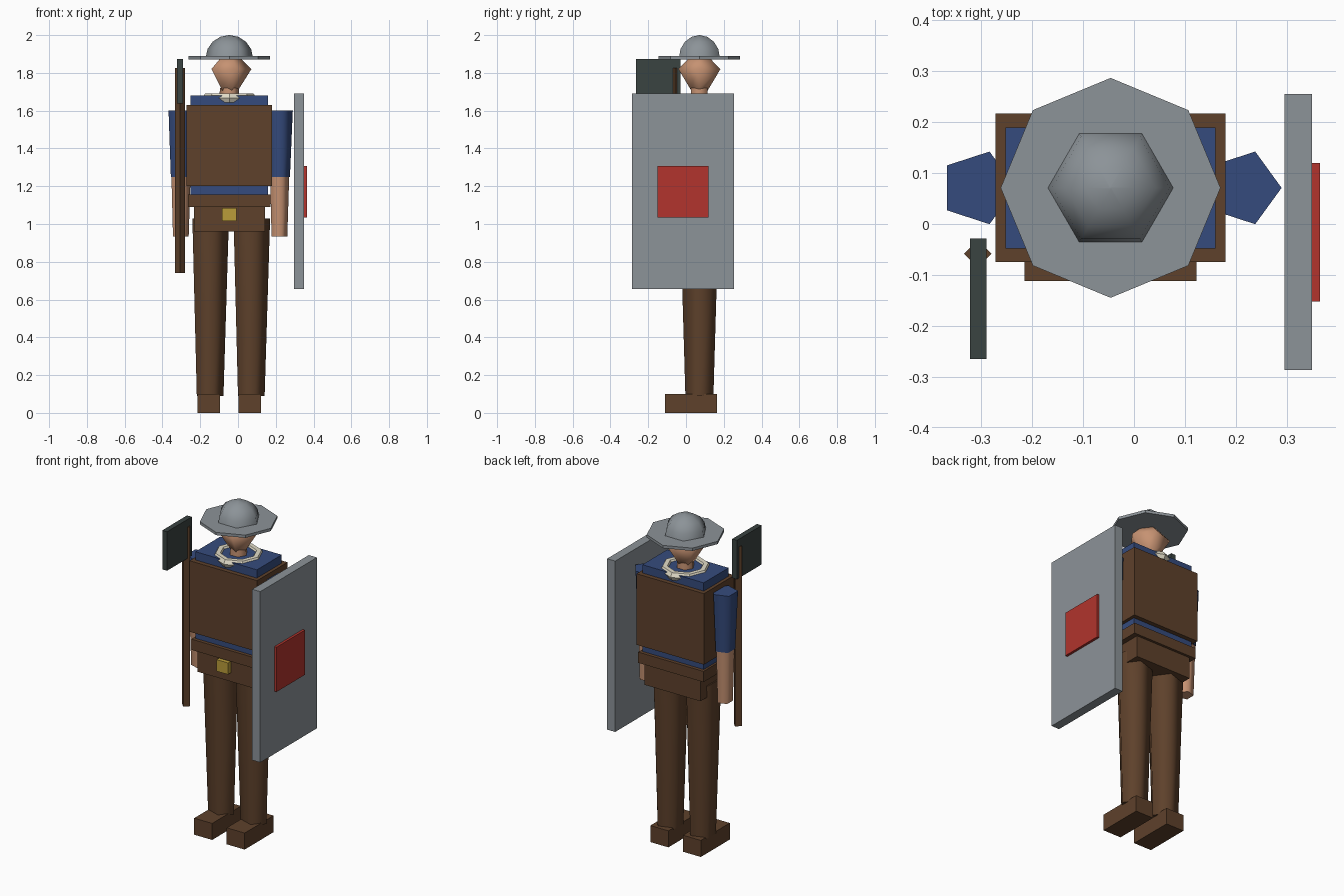
import bpy, bmesh, math

cube = bpy.data.objects.get("Cube")
if cube:
    bpy.data.objects.remove(cube, do_unlink=True)

CX, CY = -0.046, 0.071   # body axis


def material(name, rgb):
    """Flat material from display-space 0-255 colour."""
    lin = [((c / 255 + 0.055) / 1.055) ** 2.4 for c in rgb] + [1.0]
    m = bpy.data.materials.new(name)
    m.use_nodes = True
    m.diffuse_color = lin
    bsdf = next(n for n in m.node_tree.nodes if n.type == 'BSDF_PRINCIPLED')
    bsdf.inputs["Base Color"].default_value = lin
    return m


LEATHER = material("brown leather", (94, 65, 43))
BLUE = material("blue cloth", (53, 75, 125))
STEEL = material("grey steel", (140, 147, 152))
SKIN = material("skin", (198, 146, 114))
CREAM = material("cream wool", (226, 220, 200))
GOLD = material("gold", (186, 156, 58))
IRON = material("dark iron", (58, 67, 65))
RED = material("red paint", (178, 52, 45))


def finish(bm, name, mat, smooth=False):
    bmesh.ops.recalc_face_normals(bm, faces=bm.faces)
    me = bpy.data.meshes.new(name)
    bm.to_mesh(me)
    bm.free()
    me.materials.append(mat)
    ob = bpy.data.objects.new(name, me)
    bpy.context.collection.objects.link(ob)
    if smooth:
        bpy.ops.object.select_all(action='DESELECT')
        ob.select_set(True)
        bpy.context.view_layer.objects.active = ob
        bpy.ops.object.shade_smooth_by_angle(angle=math.radians(80))
    return ob


def box(name, mat, x, y, z):
    """Box from (min, max) pairs."""
    bm = bmesh.new()
    bmesh.ops.create_cube(bm, size=1)
    for v in bm.verts:
        v.co = [lo + (c + 0.5) * (hi - lo) for c, (lo, hi) in zip(v.co, (x, y, z))]
    return finish(bm, name, mat)


def mid(c, half):
    return (c - half, c + half)


def stack(name, mat, x, y, sides, profile, smooth=True):
    """Capped rings of (z, radius), first corner towards +x."""
    bm = bmesh.new()
    rings = []
    for z, r in profile:
        angles = [math.tau * i / sides for i in range(sides)]
        rings.append([bm.verts.new((x + r * math.cos(a), y + r * math.sin(a), z)) for a in angles])
    for a, b in zip(rings, rings[1:]):
        for i in range(sides):
            j = (i + 1) % sides
            bm.faces.new((a[i], a[j], b[j], b[i]))
    bm.faces.new(rings[0][::-1])
    bm.faces.new(rings[-1])
    bmesh.ops.remove_doubles(bm, verts=bm.verts, dist=0.0001)
    return finish(bm, name, mat, smooth)


# Legs, boots and arms
for side, s in (("right", -1), ("left", 1)):
    lx, ax = CX + s * 0.109, CX + s * 0.261
    box(side + "_boot", LEATHER, mid(lx, 0.06), (-0.112, 0.165), (0, 0.1))
    stack(side + "_leg", LEATHER, lx, CY, 5, [(0.09, 0.078), (1.03, 0.107)])
    stack(side + "_upper_arm", BLUE, ax, CY, 5, [(1.25, 0.06), (1.6, 0.075)])
    stack(side + "_forearm", SKIN, ax, CY, 5, [(0.935, 0.046), (1.25, 0.056)])

# Torso and clothing
box("hips", LEATHER, mid(CX, 0.188), mid(CY, 0.125), (0.96, 1.09))
box("belt", LEATHER, mid(CX, 0.219), mid(CY, 0.14), (1.09, 1.155))
box("buckle", GOLD, mid(CX, 0.038), (-0.085, -0.04), (1.015, 1.085))
box("shirt", BLUE, mid(CX, 0.206), mid(CY, 0.119), (1.1, 1.68))
box("vest", LEATHER, mid(CX, 0.226), mid(CY, 0.146), (1.2, 1.63))

# Collar ring sunk into the shirt top
bpy.ops.mesh.primitive_torus_add(location=(CX, CY, 1.667), major_segments=8, minor_segments=6,
                                 major_radius=0.115, minor_radius=0.027)
collar = bpy.context.object
collar.name = "collar"
collar.data.materials.append(CREAM)

# Head
stack("neck", SKIN, CX, CY, 6, [(1.66, 0.052), (1.72, 0.05)])
stack("head", SKIN, CX, CY, 5, [(1.69, 0.035), (1.72, 0.054), (1.82, 0.117), (1.89, 0.045)])

# Helmet
stack("helmet_brim", STEEL, CX, CY, 8, [(1.872, 0.216), (1.889, 0.216)], False)
dome = [(1.88 + 0.12 * math.sin(t), 0.125 * math.cos(t))
        for t in (math.pi / 2 * i / 4 for i in range(4))]
stack("helmet_dome", STEEL, CX, CY, 6, dome + [(2.0, 0.002)])

# Shield on the left
box("shield", STEEL, (0.296, 0.35), (-0.287, 0.255), (0.655, 1.69))
box("shield_emblem", RED, (0.345, 0.365), (-0.152, 0.12), (1.035, 1.306))

# Axe on the right
stack("axe_shaft", LEATHER, -0.307, -0.058, 4, [(0.74, 0.027), (1.827, 0.027)])
box("axe_blade", IRON, mid(-0.306, 0.016), (-0.265, -0.028), (1.637, 1.873))
